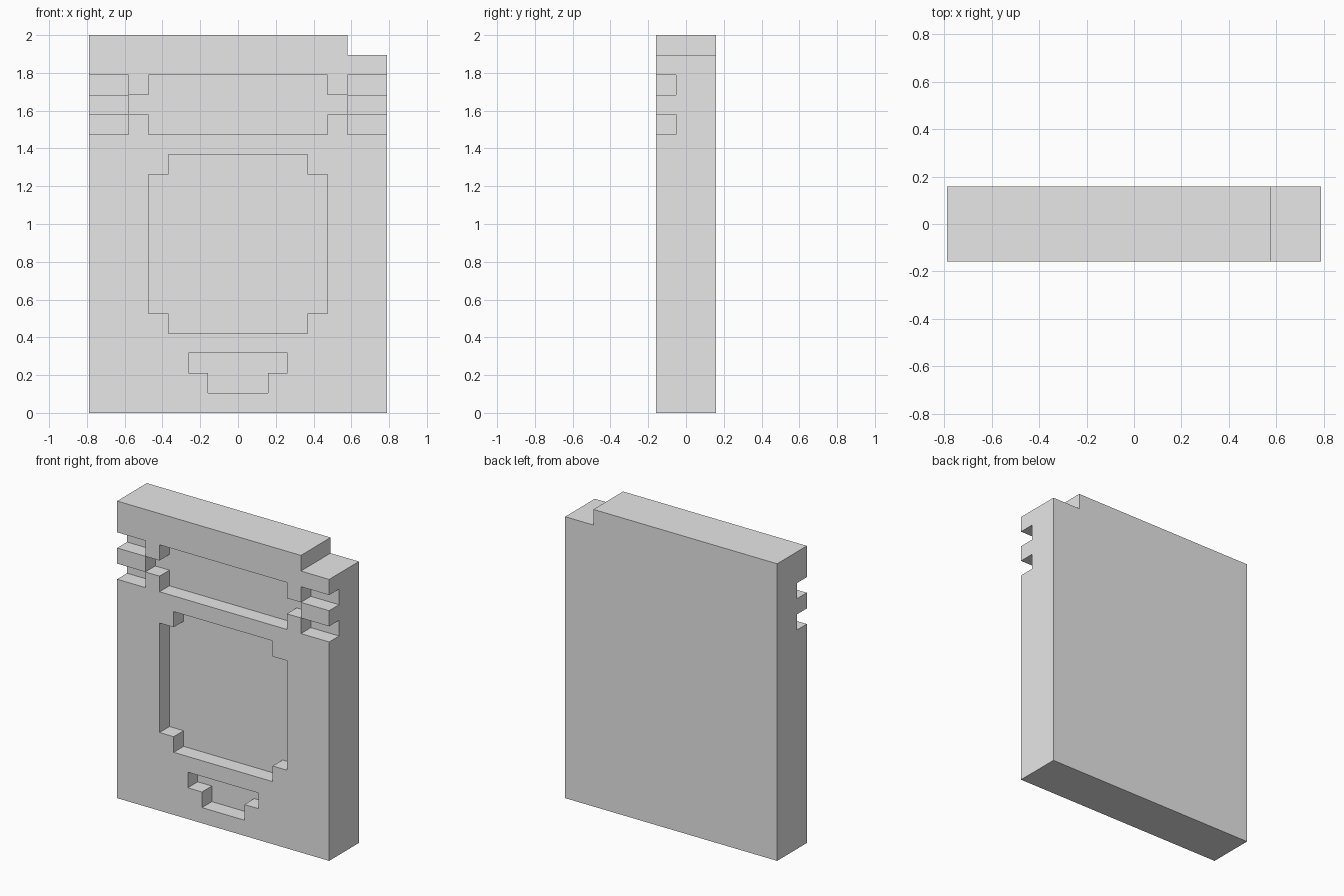
import bpy, bmesh, math

old = bpy.data.objects.get("Cube")
if old:
    bpy.data.objects.remove(old, do_unlink=True)

# The whole cartridge sits on a grid of equal steps
W, D, H = 15, 3, 19
STEP = 2 / H

# Front recesses, one step deep: (x from, x to, z from, z to)
label = [(3, 12, 14, 17), (2, 13, 15, 16)]
window = [(3, 12, 5, 12), (4, 11, 4, 13)]
arrow = [(5, 10, 2, 3), (6, 9, 1, 2)]
right_grips = [(0, 2, 14, 15), (0, 2, 16, 17)]
left_grips = [(W - b, W - a, c, d) for a, b, c, d in right_grips]
recesses = label + window + arrow + right_grips + left_grips


def solid(x, y, z):
    if not (0 <= x < W and 0 <= y < D and 0 <= z < H):
        return False
    if x >= W - 2 and z == H - 1:          # notch in the top left corner
        return False
    return y > 0 or not any(a <= x < b and c <= z < d for a, b, c, d in recesses)


# Outer skin of the solid steps, then merge flat neighbours
bm = bmesh.new()
verts = {}


def corner(p):
    p = tuple(p)
    if p not in verts:
        verts[p] = bm.verts.new(((p[0] - W / 2) * STEP, (p[1] - D / 2) * STEP, p[2] * STEP))
    return verts[p]


cells = [(x, y, z) for x in range(W) for y in range(D) for z in range(H) if solid(x, y, z)]
for cell in cells:
    for axis in range(3):
        for side in (0, 1):
            beside = list(cell)
            beside[axis] += 2 * side - 1
            if solid(*beside):
                continue
            quad = []
            for u, v in ((0, 0), (1, 0), (1, 1), (0, 1)):
                p = list(cell)
                p[axis] += side
                p[(axis + 1) % 3] += u
                p[(axis + 2) % 3] += v
                quad.append(corner(p))
            bm.faces.new(quad if side else quad[::-1])

bm.normal_update()
bmesh.ops.dissolve_limit(bm, angle_limit=math.radians(1), verts=bm.verts[:], edges=bm.edges[:])

mesh = bpy.data.meshes.new("cartridge_body")
bm.to_mesh(mesh)
bm.free()
body = bpy.data.objects.new("cartridge_body", mesh)
bpy.context.collection.objects.link(body)

# Plain grey finish
grey = bpy.data.materials.new("plain_grey")
grey.use_nodes = True
colour = (0.8, 0.8, 0.8, 1)
grey.diffuse_color = colour
grey.node_tree.nodes["Principled BSDF"].inputs["Base Color"].default_value = colour
mesh.materials.append(grey)
